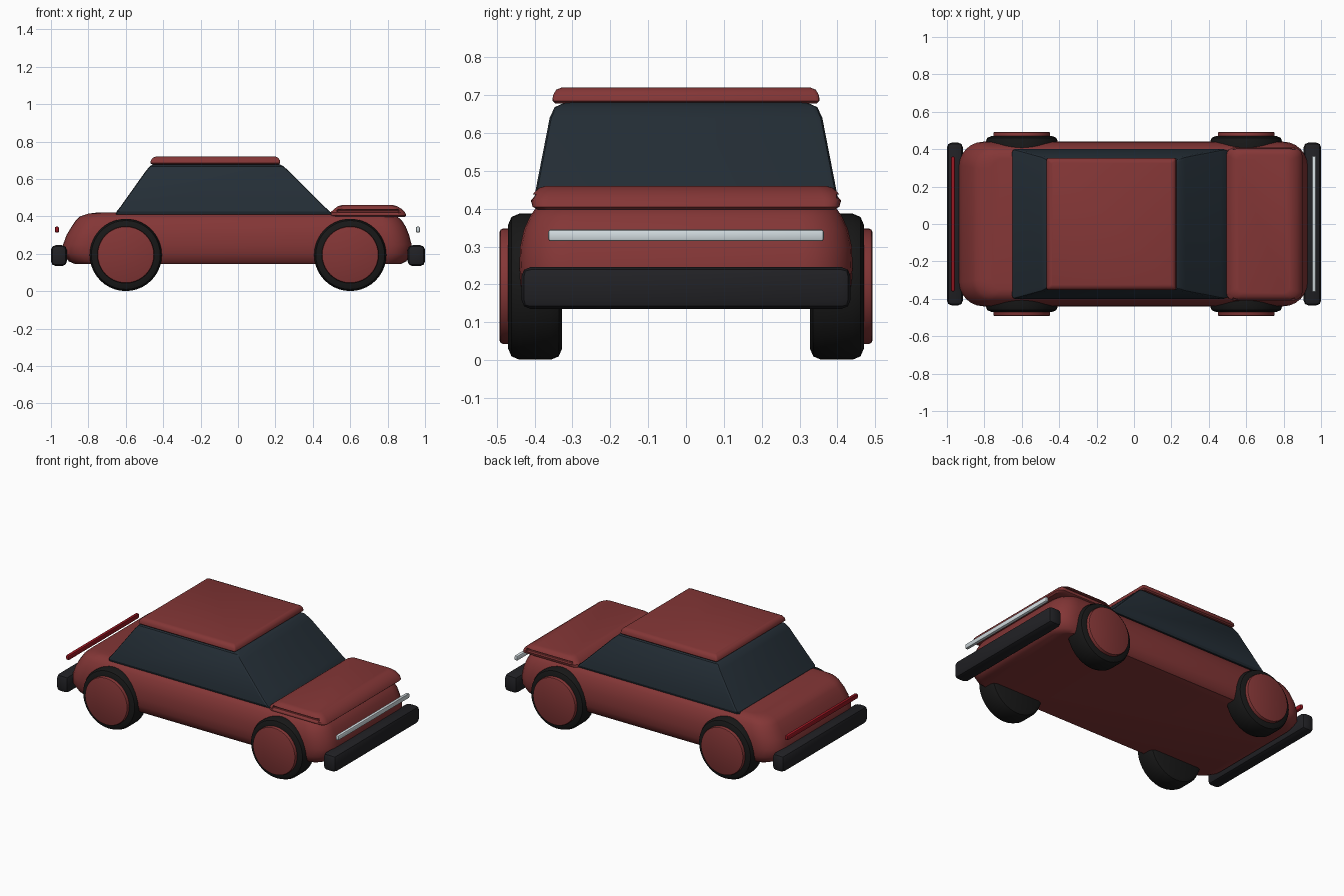
import bpy, bmesh, math

if "Cube" in bpy.data.objects:
    bpy.data.objects.remove(bpy.data.objects["Cube"])


def material(name, rgb):
    m = bpy.data.materials.new(name)
    m.diffuse_color = (*rgb, 1)
    m.use_nodes = True
    m.node_tree.nodes["Principled BSDF"].inputs["Base Color"].default_value = m.diffuse_color
    return m


PAINT = material("red_paint", (0.23, 0.037, 0.037))
GLASS = material("dark_glass", (0.018, 0.028, 0.038))
RUBBER = material("rubber", (0.009, 0.009, 0.009))
TRIM = material("trim", (0.015, 0.015, 0.018))
CLEAR = material("clear_lens", (0.65, 0.72, 0.75))
RED = material("red_lens", (0.3, 0.008, 0.015))


def finish(bm, name, mat, angle=35):
    bmesh.ops.recalc_face_normals(bm, faces=bm.faces)
    me = bpy.data.meshes.new(name)
    bm.to_mesh(me)
    bm.free()
    me.materials.append(mat)
    ob = bpy.data.objects.new(name, me)
    bpy.context.collection.objects.link(ob)
    bpy.ops.object.select_all(action='DESELECT')
    ob.select_set(True)
    bpy.context.view_layer.objects.active = ob
    bpy.ops.object.shade_smooth_by_angle(angle=math.radians(angle))
    return ob


def loft(name, mat, rings, angle=35, n=6):
    """Stack rounded rectangles given as (z, x0, x1, half_width, corner_radius)."""
    bm = bmesh.new()
    loops = []
    for z, x0, x1, w, r in rings:
        loop = []
        centres = [(x1 - r, w - r), (x0 + r, w - r), (x0 + r, r - w), (x1 - r, r - w)]
        for q, (cx, cy) in enumerate(centres):
            for i in range(n + 1):
                a = math.pi / 2 * (q + i / n)
                loop.append(bm.verts.new((cx + r * math.cos(a), cy + r * math.sin(a), z)))
        loops.append(loop)
    for a, b in zip(loops, loops[1:]):
        for i in range(len(a)):
            j = (i + 1) % len(a)
            bm.faces.new((a[i], a[j], b[j], b[i]))
    bm.faces.new(loops[0])
    bm.faces.new(loops[-1])
    return finish(bm, name, mat, angle)


def box(name, mat, x, y, z, bevel, segments=2):
    bm = bmesh.new()
    bmesh.ops.create_cube(bm, size=1)
    for v in bm.verts:
        for i, (lo, hi) in enumerate((x, y, z)):
            v.co[i] = lo + (v.co[i] + 0.5) * (hi - lo)
    bmesh.ops.bevel(bm, geom=bm.edges[:], offset=bevel, segments=segments,
                    profile=0.5, affect='EDGES')
    return finish(bm, name, mat)


def disc(name, mat, x, z, radius, y0, y1, bevel, side):
    """Lathed wheel part on a y axis, profile from inner to outer face."""
    bm = bmesh.new()
    c = bevel * 0.3
    prof = [(y0, radius - bevel), (y0 + c, radius - c), (y0 + bevel, radius),
            (y1 - bevel, radius), (y1 - c, radius - c), (y1, radius - bevel)]
    n = 40
    loops = [[bm.verts.new((x + r * math.cos(2 * math.pi * i / n), side * y,
                            z + r * math.sin(2 * math.pi * i / n))) for i in range(n)]
             for y, r in prof]
    for a, b in zip(loops, loops[1:]):
        for i in range(n):
            j = (i + 1) % n
            bm.faces.new((a[i], a[j], b[j], b[i]))
    bm.faces.new(loops[0])
    bm.faces.new(loops[-1])
    return finish(bm, name, mat)


# Lower body shell
loft("body", PAINT, [
    (0.145, -0.87, 0.87, 0.405, 0.10), (0.16, -0.905, 0.90, 0.422, 0.12),
    (0.20, -0.937, 0.927, 0.437, 0.13), (0.25, -0.935, 0.928, 0.44, 0.13),
    (0.30, -0.917, 0.915, 0.438, 0.13), (0.345, -0.89, 0.897, 0.428, 0.12),
    (0.38, -0.867, 0.875, 0.412, 0.11), (0.40, -0.845, 0.85, 0.398, 0.10),
    (0.415, -0.80, 0.80, 0.375, 0.08), (0.42, -0.76, 0.75, 0.35, 0.06)])

# Bonnet panel with a slot along each side
bonnet = loft("bonnet", PAINT, [
    (0.396, 0.50, 0.89, 0.39, 0.03), (0.405, 0.49, 0.90, 0.405, 0.04),
    (0.422, 0.495, 0.893, 0.41, 0.045), (0.442, 0.517, 0.872, 0.402, 0.045),
    (0.455, 0.535, 0.85, 0.388, 0.04), (0.46, 0.555, 0.83, 0.37, 0.03)])
for s in (-1, 1):
    cutter = box("slot_cutter", PAINT, (0.53, 0.86), sorted((s * 0.385, s * 0.45)),
                 (0.42, 0.437), 0.004, 1)
    cutter.hide_render = True
    cutter.hide_set(True)
    mod = bonnet.modifiers.new("slot", 'BOOLEAN')
    mod.operation = 'DIFFERENCE'
    mod.object = cutter

# Glass cabin and roof
loft("cabin_glass", GLASS, [
    (0.41, -0.652, 0.503, 0.395, 0.012), (0.425, -0.65, 0.493, 0.401, 0.015),
    (0.45, -0.63, 0.465, 0.397, 0.015), (0.64, -0.495, 0.275, 0.36, 0.015),
    (0.668, -0.472, 0.243, 0.347, 0.015), (0.68, -0.45, 0.22, 0.32, 0.015)], 25, 2)
loft("roof", PAINT, [
    (0.678, -0.46, 0.218, 0.345, 0.008), (0.685, -0.468, 0.226, 0.353, 0.01),
    (0.70, -0.466, 0.224, 0.351, 0.01), (0.714, -0.455, 0.215, 0.343, 0.01),
    (0.72, -0.44, 0.20, 0.328, 0.008)], 35, 2)

# Wheels
for x, end in ((0.6, "front"), (-0.6, "rear")):
    for s, side in ((-1, "right"), (1, "left")):
        disc(f"{end}_{side}_tyre", RUBBER, x, 0.194, 0.193, 0.327, 0.47, 0.03, s)
        disc(f"{end}_{side}_hubcap", PAINT, x, 0.195, 0.152, 0.40, 0.492, 0.008, s)

# Bumpers and light bars
box("front_bumper", TRIM, (0.907, 1.0), (-0.435, 0.435), (0.135, 0.246), 0.025)
box("rear_bumper", TRIM, (-1.0, -0.915), (-0.435, 0.435), (0.135, 0.246), 0.025)
box("headlight_bar", CLEAR, (0.951, 0.973), (-0.364, 0.364), (0.314, 0.345), 0.007)
box("tail_light_bar", RED, (-0.979, -0.957), (-0.36, 0.36), (0.314, 0.345), 0.007)
